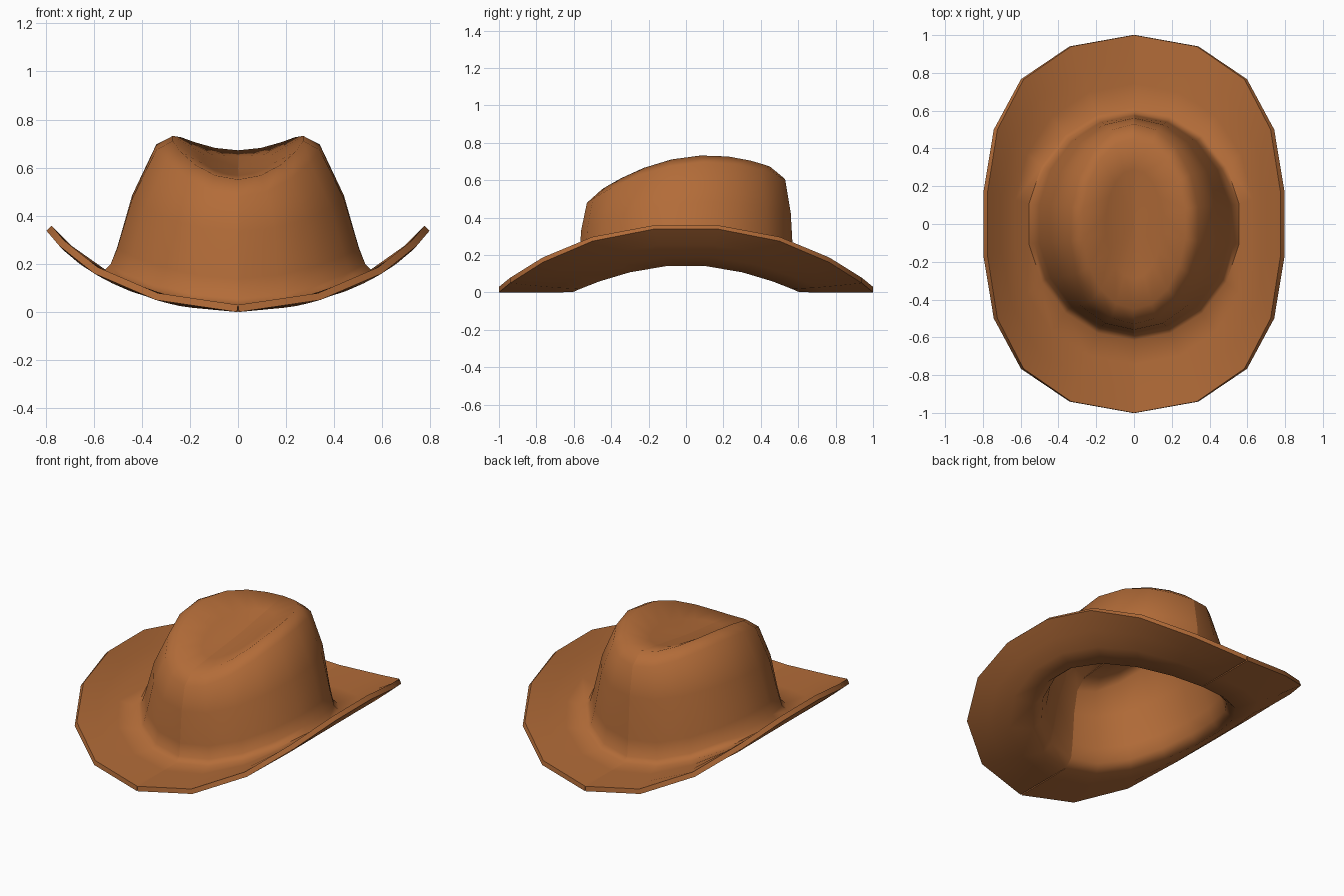
import bpy, bmesh, math

if "Cube" in bpy.data.objects:
    bpy.data.objects.remove(bpy.data.objects["Cube"])

STEPS = 9            # segments round half of the hat
THICK = 0.03


def brim_height(x):
    return 0.03 + 0.44 * x ** 2 + 0.5 * x ** 8


def brim_ring(t):
    """Brim loop blended from the crown base (t=0) to the outer edge (t=1)."""
    pts = []
    for i in range(STEPS + 1):
        a = math.pi * (i / STEPS - 0.5)
        c, s = math.cos(a), math.sin(a)
        x = (1 - t) * 0.565 * c + t * (c - 0.22 * c ** 3)
        y = (1 - t) * 0.615 * s + t * s
        pts.append((x, y, brim_height(x)))
    return pts


def crown_ring(rx, ry, side, tilt, drop):
    """Elliptical crown loop, tilted and drooping towards front and back."""
    pts = []
    for i in range(STEPS + 1):
        a = math.pi * (i / STEPS - 0.5)
        x, y = rx * math.cos(a), ry * math.sin(a)
        pts.append((x, y, side + tilt * y - drop * y * y))
    return pts


# Loops of the right half, from brim edge to the dent in the crown
rings = [brim_ring(t) for t in (1, 0.66, 0.33, 0)]
rings.append([(x * 0.95, y * 0.95, z + 0.03) for x, y, z in brim_ring(0)])
rings += [crown_ring(*p) for p in (
    (0.510, 0.575, 0.27, 0.02, 0.36),
    (0.447, 0.560, 0.48, 0.08, 0.32),
    (0.345, 0.530, 0.69, 0.12, 0.525),
    (0.275, 0.450, 0.725, 0.135, 0.56),
    (0.150, 0.290, 0.635, 0.135, 0.33),
)]

bm = bmesh.new()
loops = [[bm.verts.new((0.0 if abs(x) < 1e-6 else x, y, z)) for x, y, z in r]
         for r in rings]
for lo, hi in zip(loops, loops[1:]):
    for i in range(STEPS):
        bm.faces.new((lo[i], lo[i + 1], hi[i + 1], hi[i]))
centre = bm.verts.new((0, 0, 0.6))
for i in range(STEPS):
    bm.faces.new((loops[-1][i], loops[-1][i + 1], centre))
mesh = bpy.data.meshes.new("hat")
bm.to_mesh(mesh)
bm.free()

hat = bpy.data.objects.new("hat", mesh)
bpy.context.collection.objects.link(hat)
bpy.context.view_layer.objects.active = hat
hat.select_set(True)

# Felt thickness, then the mirrored half with a seam along the middle
solid = hat.modifiers.new("thickness", 'SOLIDIFY')
solid.thickness = THICK
solid.offset = -1
mirror = hat.modifiers.new("mirror", 'MIRROR')
mirror.use_mirror_merge = False
for name in ("thickness", "mirror"):
    bpy.ops.object.modifier_apply(modifier=name)
bpy.ops.object.shade_smooth_by_angle(angle=math.radians(70))

# Brown felt
felt = bpy.data.materials.new("brown_felt")
felt.diffuse_color = (0.45, 0.15, 0.04, 1)
felt.use_nodes = True
felt.node_tree.nodes["Principled BSDF"].inputs["Base Color"].default_value = felt.diffuse_color
hat.data.materials.append(felt)
